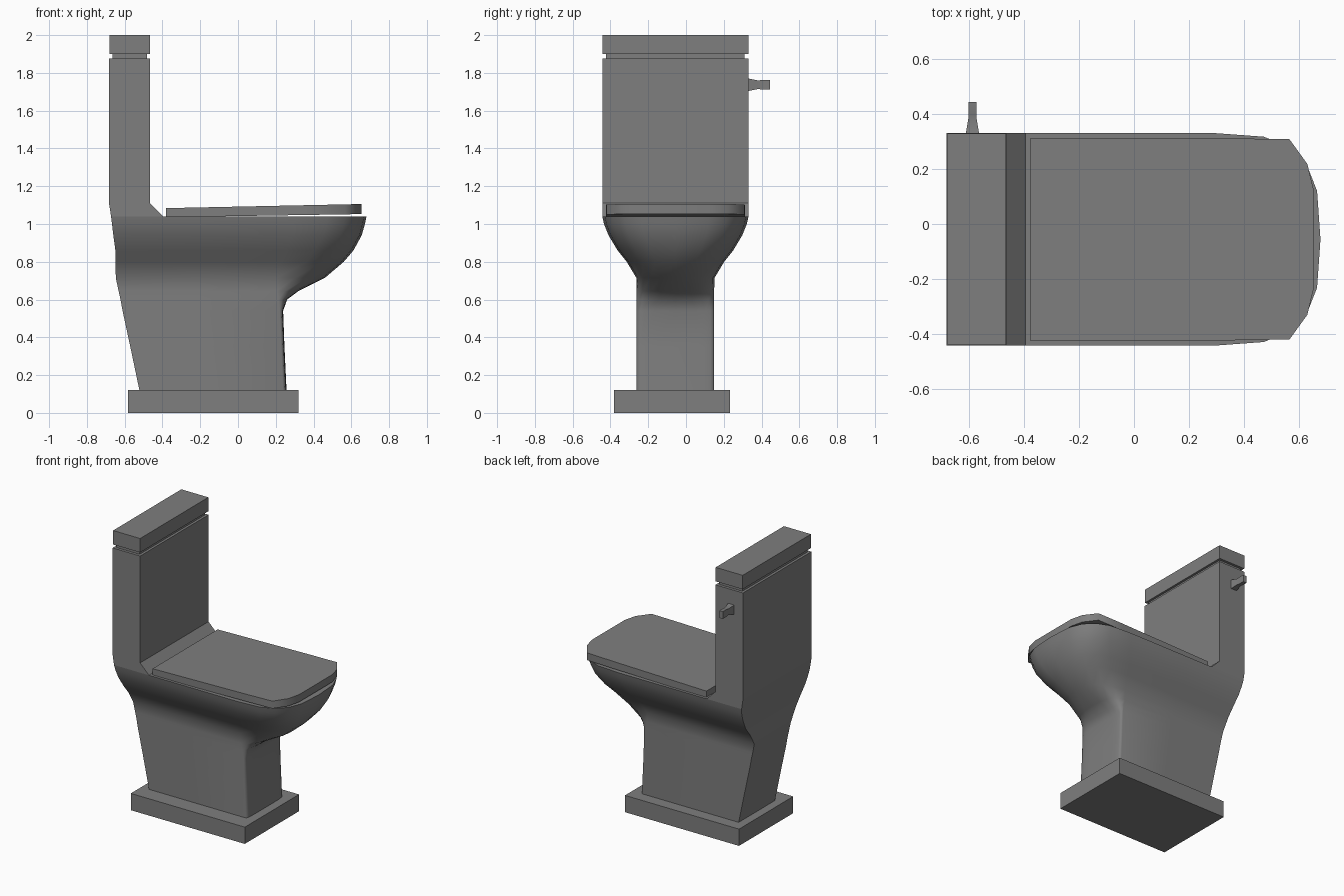
import bpy, bmesh, math

if "Cube" in bpy.data.objects:
    bpy.data.objects.remove(bpy.data.objects["Cube"])

YC = -0.056  # centre line of the body
GREY = bpy.data.materials.new("dark_grey")
GREY.diffuse_color = (0.21, 0.21, 0.21, 1)
GREY.use_nodes = True
GREY.node_tree.nodes["Principled BSDF"].inputs["Base Color"].default_value = GREY.diffuse_color


def finish(name, bm, angle=None):
    bmesh.ops.recalc_face_normals(bm, faces=bm.faces)
    me = bpy.data.meshes.new(name)
    bm.to_mesh(me)
    bm.free()
    me.materials.append(GREY)
    ob = bpy.data.objects.new(name, me)
    bpy.context.collection.objects.link(ob)
    if angle:
        bpy.ops.object.select_all(action='DESELECT')
        ob.select_set(True)
        bpy.context.view_layer.objects.active = ob
        bpy.ops.object.shade_smooth_by_angle(angle=math.radians(angle))
    return ob


def loft(name, rings, angle=None):
    bm = bmesh.new()
    rows = [[bm.verts.new(p) for p in r] for r in rings]
    n = len(rows[0])
    for a, b in zip(rows, rows[1:]):
        for i in range(n):
            j = (i + 1) % n
            bm.faces.new((a[i], a[j], b[j], b[i]))
    bm.faces.new(rows[0][::-1])
    bm.faces.new(rows[-1])
    return finish(name, bm, angle)


def box(name, x0, x1, y0, y1, z0, z1):
    return loft(name, [[(x0, y0, z), (x1, y0, z), (x1, y1, z), (x0, y1, z)]
                       for z in (z0, z1)])


def bowl_ring(z, xb, xs, xf, hw, n, steps=10):
    # straight sides, rounded (superellipse) front
    pts = [(xb, YC - hw, z), ((xb + xs) / 2, YC - hw, z)]
    for i in range(steps + 1):
        t = -math.pi / 2 + math.pi * i / steps
        c, s = math.cos(t), math.sin(t)
        c = c if c > 1e-6 else 0.0
        pts.append((xs + (xf - xs) * c ** (2 / n),
                    YC + hw * math.copysign(abs(s) ** (2 / n), s), z))
    return pts + [((xb + xs) / 2, YC + hw, z), (xb, YC + hw, z)]


# Floor plinth
box("base_plinth", -0.583, 0.32, -0.38, 0.233, 0, 0.12)

# Pedestal flaring into the bowl: z, back x, side end x, front x, half width, roundness
levels = [
    (0.12, -0.522, 0.238, 0.257, 0.205, 4),
    (0.35, -0.570, 0.227, 0.246, 0.205, 4),
    (0.54, -0.611, 0.220, 0.239, 0.205, 4),
    (0.60, -0.622, 0.215, 0.260, 0.205, 2.8),
    (0.645, -0.632, 0.205, 0.320, 0.205, 2.4),
    (0.715, -0.647, 0.205, 0.460, 0.207, 2.4),
    (0.80, -0.648, 0.230, 0.560, 0.258, 2.6),
    (0.86, -0.649, 0.250, 0.611, 0.306, 2.8),
    (0.94, -0.660, 0.280, 0.655, 0.354, 3),
    (1.00, -0.667, 0.295, 0.672, 0.378, 3),
    (1.04, -0.672, 0.300, 0.680, 0.387, 3),
]
loft("pedestal_bowl", [bowl_ring(*l) for l in levels], 50)

# Tank with sloped step down to the bowl
tank = [(-0.672, 1.04), (-0.395, 1.04), (-0.465, 1.11), (-0.465, 1.875),
        (-0.683, 1.875), (-0.683, 1.11)]
loft("tank", [[(x, YC + s * 0.387, z) for x, z in tank] for s in (-1, 1)])
box("tank_neck", -0.665, -0.483, YC - 0.367, YC + 0.367, 1.87, 1.905)
box("tank_lid", -0.68, -0.466, YC - 0.386, YC + 0.386, 1.9, 2.0)

# Seat lid, slightly raised and thicker toward the front
half = [(-0.38, 0.368), (0.36, 0.368), (0.567, 0.365), (0.632, 0.275), (0.654, 0.185)]
outline = [(x, -y) for x, y in half] + half[::-1]
loft("seat_lid", [[(x, YC + y, z + k * (x + 0.38)) for x, y in outline]
                  for z, k in ((1.036, 0.016), (1.084, 0.021))], 60)

# Flush handle: tapered stem with a blocky tip
stem = [(0.325, 0.025, 0.034), (0.385, 0.015, 0.022), (0.400, 0.014, 0.026),
        (0.445, 0.014, 0.026)]
loft("flush_handle", [[(-0.589 + a * w, y, 1.737 + b * h)
                       for a, b in ((-1, -1), (1, -1), (1, 1), (-1, 1))]
                      for y, w, h in stem], 30)
